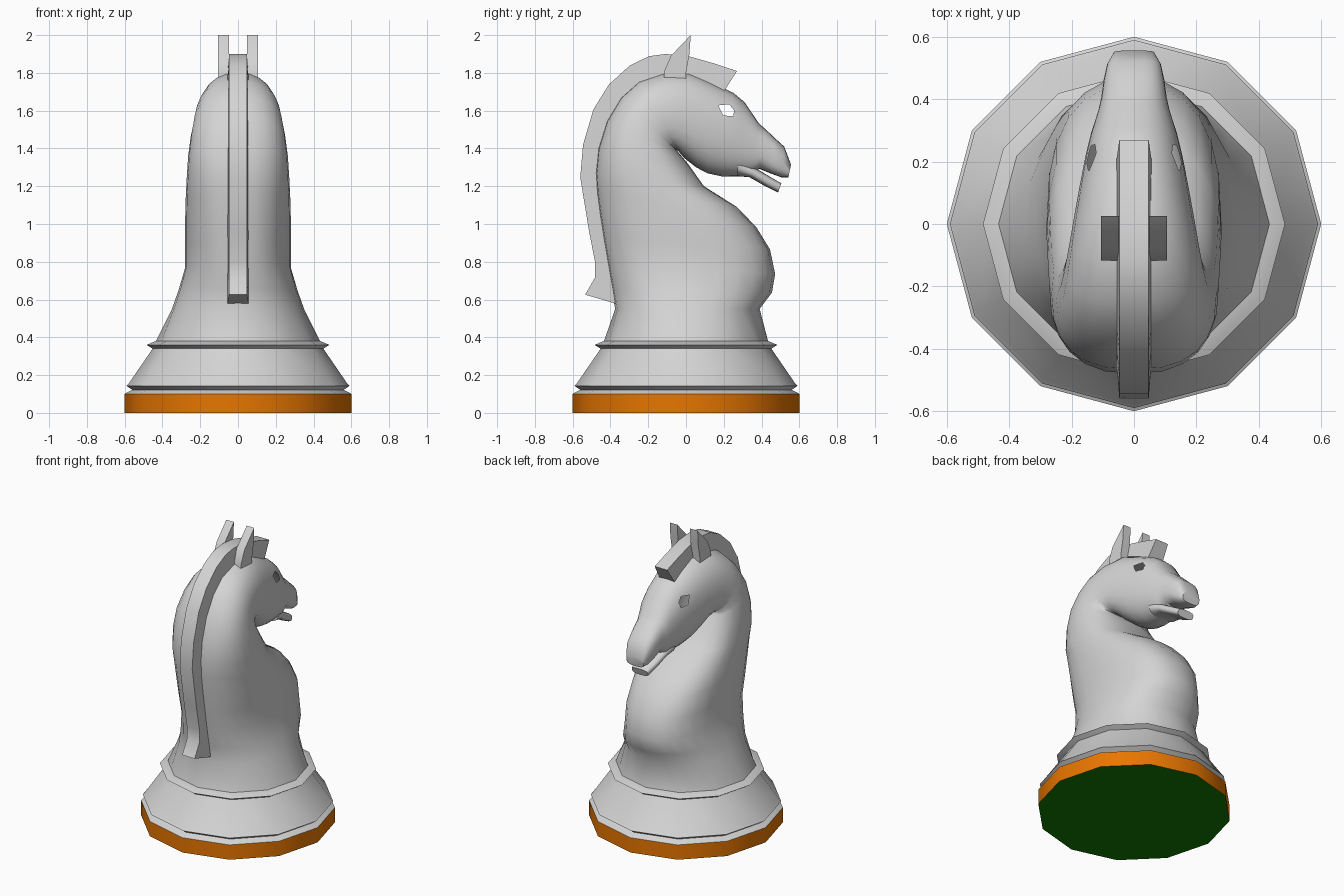
import bpy, bmesh, math

if "Cube" in bpy.data.objects:
    bpy.data.objects.remove(bpy.data.objects["Cube"])


def material(name, rgb):
    m = bpy.data.materials.new(name)
    m.diffuse_color = (*rgb, 1)
    m.use_nodes = True
    m.node_tree.nodes["Principled BSDF"].inputs["Base Color"].default_value = m.diffuse_color
    return m


GREY = material("light grey", (0.66, 0.66, 0.66))
ORANGE = material("orange", (0.8, 0.18, 0.0))
GREEN = material("dark green felt", (0.006, 0.2, 0.0))


def smooth(ob, angle):
    bpy.ops.object.select_all(action='DESELECT')
    ob.select_set(True)
    bpy.context.view_layer.objects.active = ob
    bpy.ops.object.shade_smooth_by_angle(angle=math.radians(angle))


def make(name, verts, faces, mat, angle=None):
    me = bpy.data.meshes.new(name)
    me.from_pydata(verts, [], faces)
    bm = bmesh.new()
    bm.from_mesh(me)
    bmesh.ops.recalc_face_normals(bm, faces=bm.faces)
    bm.to_mesh(me)
    bm.free()
    ob = bpy.data.objects.new(name, me)
    bpy.context.collection.objects.link(ob)
    me.materials.append(mat)
    if angle:
        smooth(ob, angle)
    return ob


def skin(rings):
    """Join equal-sized rings into a capped tube."""
    n = len(rings[0])
    verts = [v for r in rings for v in r]
    faces = [(i*n + j, i*n + (j+1) % n, (i+1)*n + (j+1) % n, (i+1)*n + j)
             for i in range(len(rings)-1) for j in range(n)]
    faces += [tuple(range(n)), tuple(range(len(verts)-n, len(verts)))]
    return verts, faces


def lathe(profile, n=12):
    return skin([[(r*math.sin(math.tau*j/n), r*math.cos(math.tau*j/n), z)
                  for j in range(n)] for r, z in profile])


def spow(v, p):
    return math.copysign(abs(v)**p, v)


def loft(sections, n=24):
    """Section: back y, z, front y, z, half width, superellipse power."""
    rings = []
    for by, bz, fy, fz, w, e in sections:
        ring = []
        for j in range(n):
            a = math.tau*j/n
            t = 0.5 + 0.5*spow(math.cos(a), 2/e)
            ring.append((w*spow(math.sin(a), 2/e), by + (fy-by)*t, bz + (fz-bz)*t))
        if e == 2:  # twelve-sided where it meets the base
            for j in range(1, n, 2):
                ring[j] = tuple((p+q)/2 for p, q in zip(ring[j-1], ring[(j+1) % n]))
        rings.append(ring)
    return skin(rings)


# Orange foot with a green felt underside
foot = make("foot", *lathe([(0.6, 0), (0.6, 0.1)]), ORANGE, 35)
foot.data.materials.append(GREEN)
for p in foot.data.polygons:
    if p.normal.z < -0.9:
        p.material_index = 1

# Turned base with two lips
make("turned_base", *lathe([(0.6, 0.1), (0.6, 0.101), (0.56, 0.122), (0.59, 0.143),
                            (0.578, 0.156), (0.452, 0.34), (0.484, 0.36),
                            (0.436, 0.38)]), GREY, 35)

# Neck, chest and head in one sweep that turns around the throat
body = make("neck_and_head", *loft([
    (-0.435, 0.378, 0.435, 0.378, 0.435, 2),
    (-0.375, 0.55, 0.39, 0.55, 0.35, 2.2),
    (-0.395, 0.66, 0.455, 0.637, 0.315, 2.3),
    (-0.42, 0.80, 0.472, 0.735, 0.28, 2.4),
    (-0.44, 0.92, 0.445, 0.865, 0.28, 2.5),
    (-0.46, 1.05, 0.37, 0.987, 0.28, 2.5),
    (-0.475, 1.17, 0.265, 1.093, 0.277, 2.5),
    (-0.48, 1.27, 0.095, 1.20, 0.272, 2.5),
    (-0.466, 1.40, 0.01, 1.32, 0.264, 2.5),
    (-0.42, 1.545, -0.045, 1.385, 0.25, 2.5),
    (-0.345, 1.67, -0.055, 1.395, 0.235, 2.4),
    (-0.25, 1.755, -0.04, 1.385, 0.222, 2.4),
    (-0.117, 1.80, -0.01, 1.35, 0.207, 2.3),
    (0.016, 1.80, 0.053, 1.30, 0.19, 2.3),
    (0.12, 1.756, 0.115, 1.268, 0.175, 2.3),
    (0.25, 1.695, 0.19, 1.252, 0.155, 2.3),
    (0.31, 1.645, 0.27, 1.252, 0.138, 2.4),
    (0.386, 1.533, 0.335, 1.256, 0.115, 2.5),
    (0.42, 1.503, 0.388, 1.292, 0.105, 2.6),
    (0.47, 1.455, 0.455, 1.265, 0.097, 2.8),
    (0.52, 1.41, 0.505, 1.247, 0.086, 3),
    (0.556, 1.315, 0.542, 1.247, 0.065, 3),
]), GREY)

# Eyes: open holes cut through both sides of the hollow head
eye = [(0.17, 1.628), (0.228, 1.634), (0.255, 1.602), (0.25, 1.57), (0.197, 1.575)]
cutter = make("eye_cutter", *skin([[(x, y, z) for y, z in eye] for x in (-0.5, 0.5)]), GREY)
cutter.hide_render = True
mod = body.modifiers.new("eye holes", 'BOOLEAN')
mod.operation = 'DIFFERENCE'
mod.solver = 'EXACT'
mod.object = cutter
bpy.context.view_layer.objects.active = body
bpy.ops.object.modifier_apply(modifier=mod.name)
bpy.data.objects.remove(cutter)
bm = bmesh.new()
bm.from_mesh(body.data)
walls = []
for f in bm.faces:
    c = f.calc_center_median()
    if abs(f.normal.x) < 0.02 and 0.16 < c.y < 0.26 and 1.56 < c.z < 1.645:
        walls.append(f)
bmesh.ops.delete(bm, geom=walls, context='FACES')
bm.to_mesh(body.data)
bm.free()
smooth(body, 50)

# Lower jaw
make("lower_jaw", *loft([
    (0.28, 1.36, 0.27, 1.253, 0.11, 2.4),
    (0.375, 1.292, 0.335, 1.248, 0.095, 2.6),
    (0.44, 1.253, 0.42, 1.20, 0.08, 2.8),
    (0.505, 1.215, 0.487, 1.167, 0.06, 3),
]), GREY, 50)

# Mane: tapered strip, outer edge and buried inner edge as pairs
mane = [(-0.534, 0.626, -0.36, 0.575), (-0.482, 0.716, -0.37, 0.70),
        (-0.482, 0.80, -0.38, 0.80), (-0.513, 0.96, -0.41, 0.94),
        (-0.56, 1.247, -0.44, 1.25), (-0.545, 1.42, -0.43, 1.39),
        (-0.49, 1.607, -0.38, 1.53), (-0.407, 1.74, -0.31, 1.64),
        (-0.296, 1.84, -0.23, 1.71), (-0.196, 1.888, -0.15, 1.75),
        (-0.11, 1.90, -0.10, 1.76), (0.016, 1.888, 0.0, 1.75),
        (0.148, 1.85, 0.10, 1.71), (0.27, 1.81, 0.20, 1.70)]
make("mane", *skin([[(-0.047, oy, oz), (0.047, oy, oz), (0.057, iy, iz), (-0.057, iy, iz)]
                    for oy, oz, iy, iz in mane]), GREY, 45)

# Ears, mirrored left and right
ear = [(-0.117, 1.70), (-0.117, 1.805), (-0.08, 1.89), (0.025, 2.0),
       (0.018, 1.90), (0.0, 1.80), (0.0, 1.70)]
for side, s in (("right", 1), ("left", -1)):
    make(side + "_ear", *skin([[(s*x, y, z) for y, z in ear] for x in (0.048, 0.105)]),
         GREY, 45)
